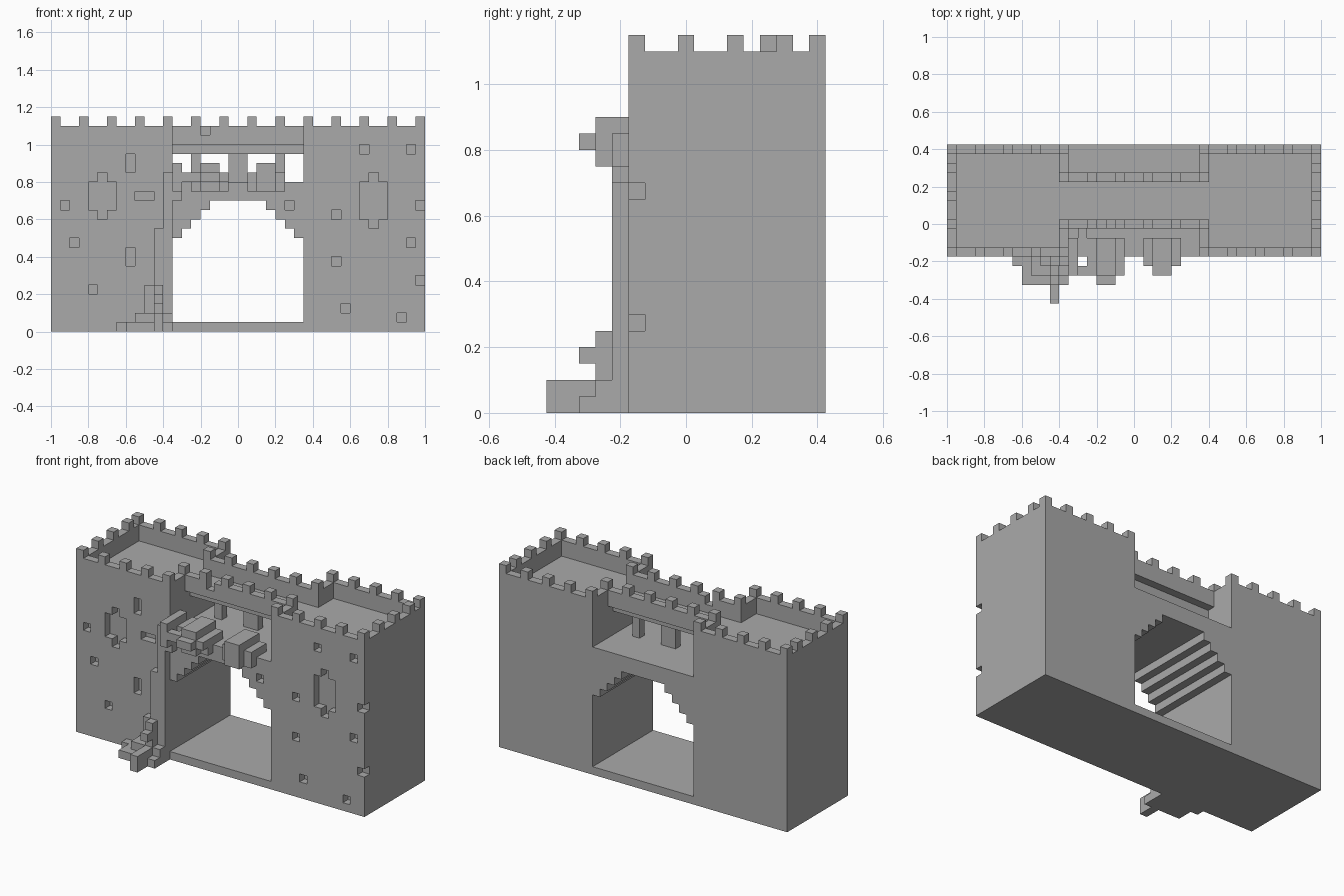
import bpy, bmesh

old = bpy.data.objects.get("Cube")
if old:
    bpy.data.objects.remove(old, do_unlink=True)

stone = bpy.data.materials.new("grey_stone")
stone.use_nodes = True
GREY = (0.4, 0.4, 0.4, 1)
stone.diffuse_color = GREY
stone.node_tree.nodes["Principled BSDF"].inputs["Base Color"].default_value = GREY

U = 0.05                       # block size
FRONT, BACK = -0.175, 0.425    # wall faces
ROOF, PARAPET = 1.0, 1.1
GATE = 0.35                    # half width of the gate


def finish(name, bm):
    mesh = bpy.data.meshes.new(name)
    bmesh.ops.recalc_face_normals(bm, faces=bm.faces)
    bm.to_mesh(mesh)
    bm.free()
    ob = bpy.data.objects.new(name, mesh)
    mesh.materials.append(stone)
    bpy.context.collection.objects.link(ob)
    return ob


def boxes(name, spans):
    """One object from boxes given as (x0, x1, y0, y1, z0, z1)."""
    bm = bmesh.new()
    for x0, x1, y0, y1, z0, z1 in spans:
        new = bmesh.ops.create_cube(bm, size=1)["verts"]
        for v in new:
            v.co = ((x0 + x1) / 2 + v.co.x * (x1 - x0),
                    (y0 + y1) / 2 + v.co.y * (y1 - y0),
                    (z0 + z1) / 2 + v.co.z * (z1 - z0))
    return finish(name, bm)


# Towers and gate floor
right_tower = boxes("right_tower", [(-1, -GATE, FRONT, BACK, 0, ROOF)])
left_tower = boxes("left_tower", [(GATE, 1, FRONT, BACK, 0, ROOF)])
boxes("gate_floor", [(-GATE, GATE, FRONT, BACK, 0, U)])

# Stepped arch over the gate, extruded front to back
steps = [(GATE, 0.8), (GATE, 0.5)]
for i in range(1, 5):
    x = GATE - U * i
    steps += [(x, 0.5 + U * (i - 1)), (x, 0.5 + U * i)]
outline = steps + [(-x, z) for x, z in reversed(steps)]
bm = bmesh.new()
face = bm.faces.new([bm.verts.new((x, FRONT, z)) for x, z in outline])
moved = bmesh.ops.extrude_face_region(bm, geom=[face])["geom"]
bmesh.ops.translate(bm, vec=(0, BACK - FRONT, 0),
                    verts=[g for g in moved if isinstance(g, bmesh.types.BMVert)])
bmesh.ops.triangulate(bm, faces=[f for f in bm.faces if len(f.verts) > 4])
arch = finish("gate_arch", bm)

# Bridge slab and the posts under it
boxes("bridge", [(-GATE, GATE, 0.025, 0.225, 0.95, ROOF)])
boxes("bridge_posts", [(a, b, 0.125, 0.175, 0.8, 0.95)
                       for a, b in ((-0.25, -0.2), (-U, U), (0.2, 0.25))])

# Parapets round the towers and along both bridge sides
walls = []
for s in (-1, 1):
    def side(a, b, y0, y1):
        lo, hi = sorted((s * a, s * b))
        walls.append((lo, hi, y0, y1, ROOF, PARAPET))
    side(GATE, 1, FRONT, FRONT + U)
    side(GATE, 1, BACK - U, BACK)
    side(1 - U, 1, FRONT + U, BACK - U)
    side(GATE, GATE + U, FRONT + U, 0.025)
    side(GATE, GATE + U, 0.225, BACK - U)
walls.append((-GATE, GATE, 0.225, 0.275, ROOF, PARAPET))
boxes("parapet", walls)
bridge_front = boxes("bridge_front_parapet",
                     [(-GATE, GATE, -0.025, 0.025, ROOF, PARAPET)])

# Merlons on every third block
merlons = []
for i in range(14):
    x = -1 + 3 * U * i
    on_bridge = -0.41 < x < 0.36
    on_tower = x < -0.39 or x > 0.34
    rows = []
    if on_tower:
        rows += [FRONT, BACK - U]
    if on_bridge:
        rows += [-0.025, 0.225]
    merlons += [(x, x + U, y, y + U, PARAPET, PARAPET + U) for y in rows]
for x in (-1, 1 - U):
    merlons += [(x, x + U, y, y + U, PARAPET, PARAPET + U)
                for y in (-0.025, 0.125, 0.275)]
boxes("merlons", merlons)


# Shallow niches cut into the front
def carve(target, name, niches, face_y=FRONT):
    spans = [(x, x + w + (0.02 if x + w > 0.99 else 0), face_y - 0.02, face_y + U, z, z + h)
             for x, z, w, h in niches]
    cutter = boxes(name, spans)
    cutter.hide_render = True
    cutter.hide_set(True)
    mod = target.modifiers.new("niches", "BOOLEAN")
    mod.operation = "DIFFERENCE"
    mod.solver = "EXACT"
    mod.use_self = True
    mod.object = cutter
    bpy.context.view_layer.objects.active = target
    bpy.ops.object.modifier_apply(modifier=mod.name)
    bpy.data.objects.remove(cutter, do_unlink=True)


def small(*spots):
    return [(x, z, U, U) for x, z in spots]


carve(right_tower, "right_niche_cutter",
      small((-0.95, 0.65), (-0.9, 0.45), (-0.8, 0.2))
      + [(-0.6, 0.85, U, 0.1), (-0.6, 0.35, U, 0.1), (-0.55, 0.7, 0.1, U),
         (-0.8, 0.65, 0.15, 0.15), (-0.75, 0.6, U, 0.25)])
carve(left_tower, "left_niche_cutter",
      small((0.65, 0.95), (0.9, 0.95), (0.95, 0.65), (0.5, 0.6), (0.9, 0.45),
            (0.5, 0.35), (0.95, 0.25), (0.55, 0.1), (0.85, 0.05))
      + [(0.65, 0.6, 0.15, 0.2), (0.7, 0.55, U, 0.3)])
carve(arch, "arch_niche_cutter", small((0.25, 0.65)))
carve(bridge_front, "bridge_niche_cutter", small((-0.2, 1.05)), -0.025)

# Vine climbing beside the gate
boxes("vine_trunk", [
    (-0.45, -0.4, -0.225, FRONT, 0, 0.55),
    (-0.4, -0.35, -0.225, FRONT, 0, 0.75),
    (-0.4, -0.3, -0.225, FRONT, 0.7, 0.85),
    (-0.35, -0.3, -0.275, -0.075, 0.75, 0.9),
    (-0.3, -0.25, FRONT, -0.025, 0.8, 0.85),
    (-0.3, -0.25, -0.275, -0.225, 0.8, 0.85)])

# Spreading foot of the vine
boxes("vine_foot", [
    (-0.65, -0.45, -0.225, FRONT, 0, U),
    (-0.6, -0.35, -0.325, -0.225, 0, U),
    (-0.55, -0.35, -0.275, FRONT, U, 0.1),
    (-0.45, -0.4, -0.425, -0.225, 0, 0.1),
    (-0.5, -0.45, -0.225, FRONT, 0.1, 0.25),
    (-0.45, -0.4, -0.275, -0.225, 0.1, 0.25),
    (-0.45, -0.4, -0.325, -0.225, 0.15, 0.2)])


# Leafy clumps resting on the arch
def clump(name, x, front, spans=()):
    boxes(name, [
        (x, x + 0.2, front, -0.075, 0.8, 0.85),
        (x + U, x + 0.15, -0.275, -0.075, 0.85, 0.9),
        (x + U, x + 0.15, -0.275, FRONT, 0.75, 0.8),
        (x, x + 0.2, -0.225, FRONT, 0.75, 0.8)] + list(spans))


clump("right_clump", -0.25, -0.275, [(-0.2, -0.1, -0.325, -0.275, 0.8, 0.85)])
clump("left_clump", 0.05, -0.225, [(0.1, 0.2, -0.275, -0.225, 0.8, 0.85)])
